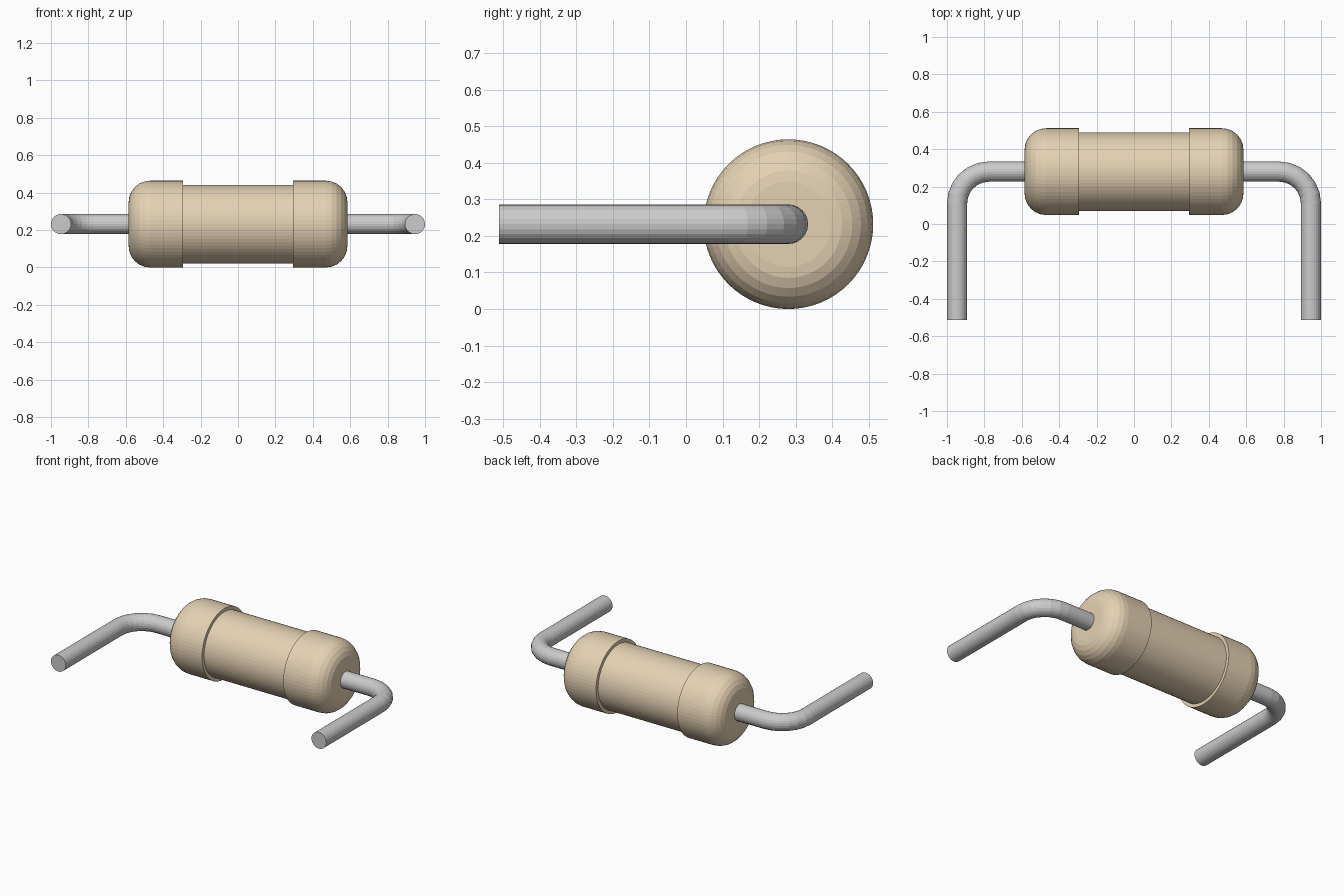
import bpy, bmesh, math
from mathutils import Vector

if "Cube" in bpy.data.objects:
    bpy.data.objects.remove(bpy.data.objects["Cube"])

AXIS_Y, AXIS_Z = 0.28, 0.232


def sweep(name, rings, sides):
    """Join circles (centre, tangent in the XY plane, radius) into a capped tube."""
    bm = bmesh.new()
    loops = []
    for centre, tangent, radius in rings:
        side = Vector((-tangent.y, tangent.x, 0))
        up = Vector((0, 0, 1))
        loops.append([bm.verts.new(centre + radius * (side * math.cos(a) + up * math.sin(a)))
                      for a in (2 * math.pi * i / sides for i in range(sides))])
    for a, b in zip(loops, loops[1:]):
        for i in range(sides):
            j = (i + 1) % sides
            bm.faces.new((a[i], a[j], b[j], b[i]))
    bm.faces.new(loops[0])
    bm.faces.new(loops[-1])
    bmesh.ops.recalc_face_normals(bm, faces=bm.faces)
    mesh = bpy.data.meshes.new(name)
    bm.to_mesh(mesh)
    bm.free()
    obj = bpy.data.objects.new(name, mesh)
    bpy.context.collection.objects.link(obj)
    return obj


# Body: rounded end caps with a slightly thinner middle
HALF, CAP_R, MID_R, MID_HALF, ROUND = 0.585, 0.232, 0.21, 0.295, 0.115
right = [(MID_HALF, MID_R), (MID_HALF, CAP_R)]
for k in range(7):
    a = math.radians(15 * k)
    right.append((HALF - ROUND + ROUND * math.sin(a), CAP_R - ROUND + ROUND * math.cos(a)))
profile = [(-x, r) for x, r in reversed(right)] + right
body = sweep("resistor_body",
             [(Vector((x, AXIS_Y, AXIS_Z)), Vector((1, 0, 0)), r) for x, r in profile], 64)
tan = bpy.data.materials.new("tan_coating")
tan.diffuse_color = (0.78, 0.64, 0.45, 1)
tan.use_nodes = True
tan.node_tree.nodes["Principled BSDF"].inputs["Base Color"].default_value = tan.diffuse_color
body.data.materials.append(tan)

# Wire leads: straight out of the body, round bend, then forward
WIRE_R, LEG_X, BEND = 0.054, 0.946, 0.17
path = [(Vector((0.5, AXIS_Y, AXIS_Z)), Vector((1, 0, 0)), WIRE_R)]
for k in range(7):
    a = math.radians(15 * k)
    centre = Vector((LEG_X - BEND + BEND * math.sin(a), AXIS_Y - BEND + BEND * math.cos(a), AXIS_Z))
    path.append((centre, Vector((math.cos(a), -math.sin(a), 0)), WIRE_R))
path.append((Vector((LEG_X, -0.512, AXIS_Z)), Vector((0, -1, 0)), WIRE_R))
leads = sweep("wire_leads", path, 24)
leads.modifiers.new("Mirror", 'MIRROR').use_axis[0] = True
